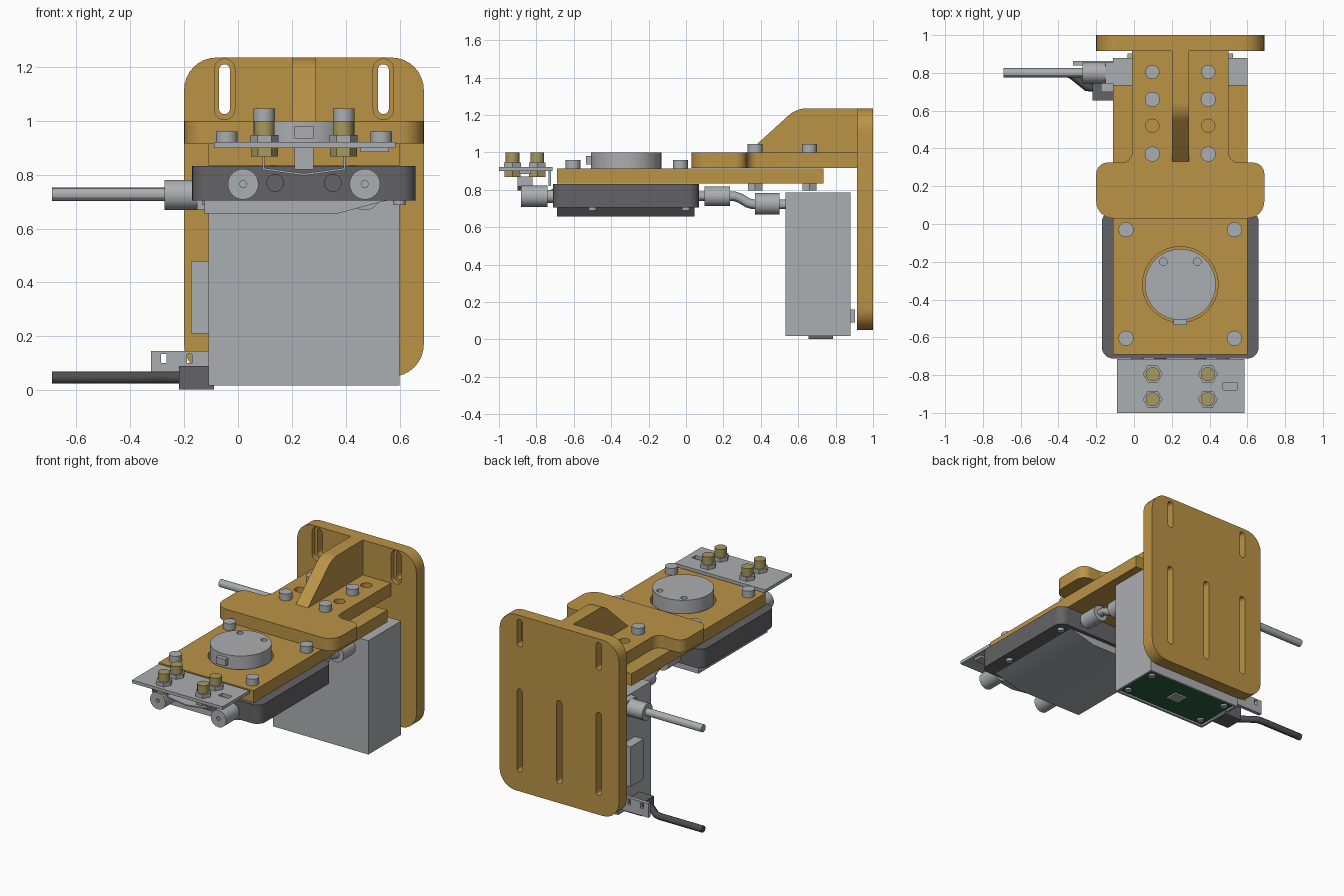
import bpy, bmesh, math
from mathutils import Vector

if "Cube" in bpy.data.objects:
    bpy.data.objects.remove(bpy.data.objects["Cube"], do_unlink=True)


def material(name, r, g, b):
    m = bpy.data.materials.new(name)
    m.use_nodes = True
    m.diffuse_color = (r, g, b, 1)
    m.node_tree.nodes["Principled BSDF"].inputs["Base Color"].default_value = (r, g, b, 1)
    return m


TAN = material("tan plate", 0.50, 0.295, 0.062)
GREY = material("light grey metal", 0.41, 0.425, 0.44)
DARK = material("dark grey housing", 0.125, 0.122, 0.13)
CABLE = material("dark cable", 0.075, 0.075, 0.078)
BRASS = material("brass", 0.39, 0.32, 0.11)
GREEN = material("green board", 0.02, 0.11, 0.045)

# Places (u, v) outline coordinates and height w for each extrusion axis
PLACE = {"x": lambda u, v, w: (w, u, v),
         "y": lambda u, v, w: (u, w, v),
         "z": lambda u, v, w: (u, v, w)}


def rounded(points, steps=8):
    """Outline from (u, v, radius) corners."""
    out, n = [], len(points)
    for i, (u, v, r) in enumerate(points):
        p = Vector((u, v))
        if not r:
            out.append(p)
            continue
        a = p + (Vector(points[i - 1][:2]) - p).normalized() * r
        b = p + (Vector(points[(i + 1) % n][:2]) - p).normalized() * r
        c = a + b - p
        for k in range(steps + 1):
            t = math.pi / 2 * k / steps
            out.append(c + (a - c) * math.cos(t) + (b - c) * math.sin(t))
    return out


def rect(u0, u1, v0, v1, r=0):
    return rounded([(u0, v0, r), (u1, v0, r), (u1, v1, r), (u0, v1, r)])


def circle(u, v, r, sides=32):
    return [Vector((u + r * math.cos(2 * math.pi * k / sides),
                    v + r * math.sin(2 * math.pi * k / sides))) for k in range(sides)]


def prism(name, outline, axis, lo, hi, mat=None):
    bm = bmesh.new()
    ends = [[bm.verts.new(PLACE[axis](p.x, p.y, w)) for p in outline] for w in (lo, hi)]
    bm.faces.new(ends[0])
    bm.faces.new(ends[1])
    n = len(outline)
    for i in range(n):
        j = (i + 1) % n
        bm.faces.new((ends[0][i], ends[0][j], ends[1][j], ends[1][i]))
    bmesh.ops.recalc_face_normals(bm, faces=bm.faces)
    mesh = bpy.data.meshes.new(name)
    bm.to_mesh(mesh)
    bm.free()
    ob = bpy.data.objects.new(name, mesh)
    bpy.context.collection.objects.link(ob)
    if mat:
        mesh.materials.append(mat)
        smooth(ob)
    return ob


def box(name, x0, x1, y0, y1, z0, z1, mat):
    return prism(name, rect(x0, x1, y0, y1), "z", z0, z1, mat)


def activate(ob):
    bpy.ops.object.select_all(action="DESELECT")
    ob.select_set(True)
    bpy.context.view_layer.objects.active = ob


def smooth(ob):
    activate(ob)
    bpy.ops.object.shade_smooth_by_angle(angle=math.radians(30))


def cut(ob, outline, axis, lo, hi):
    cutter = prism("cutter", outline, axis, lo, hi)
    cutter.hide_render = True
    activate(ob)
    mod = ob.modifiers.new("cut", "BOOLEAN")
    mod.operation, mod.solver, mod.object = "DIFFERENCE", "EXACT", cutter
    bpy.ops.object.modifier_apply(modifier=mod.name)
    bpy.data.objects.remove(cutter, do_unlink=True)


def tube(name, points, radius, mat):
    cu = bpy.data.curves.new(name, "CURVE")
    cu.dimensions, cu.bevel_depth, cu.bevel_resolution, cu.use_fill_caps = "3D", radius, 4, True
    sp = cu.splines.new("POLY")
    sp.points.add(len(points) - 1)
    for q, p in zip(sp.points, points):
        q.co = (*p, 1)
    cu.materials.append(mat)
    ob = bpy.data.objects.new(name, cu)
    bpy.context.collection.objects.link(ob)
    activate(ob)
    bpy.ops.object.convert(target="MESH")
    smooth(bpy.context.object)


MID = 0.245          # symmetry line of the assembly
SIDES = (-1, 1)

# Mounting plate with slots
plate = prism("back_plate", rect(-0.2, 0.69, 0.05, 1.235, 0.12), "y", 0.915, 1.0, TAN)
for s in SIDES:
    x = MID + s * 0.295
    cut(plate, rect(x - 0.038, x + 0.038, 1.005, 1.23, 0.0375), "y", 0.9, 0.945)
    cut(plate, rect(x - 0.02, x + 0.02, 1.025, 1.21, 0.0195), "y", 0.9, 1.1)
for s in (-1, 0, 1):
    x = MID + s * 0.295
    cut(plate, rect(x - 0.02, x + 0.02, 0.18, 0.74, 0.0195), "y", 0.9, 1.1)

# Arm with wide head, and its gusset
half = [(0.445, 0.03, 0.09), (0.445, 0.325, 0.06), (0.255, 0.325, 0.055), (0.255, 0.915, 0)]
corners = [(MID + u, v, r) for u, v, r in half] + [(MID - u, v, r) for u, v, r in reversed(half)]
arm = prism("arm_plate", rounded(corners), "z", 0.916, 1.0, TAN)
prism("arm_gusset", rounded([(0.32, 0.99, 0), (0.59, 1.235, 0.05), (0.915, 1.235, 0),
                             (0.915, 0.99, 0)]), "x", 0.2, 0.29, TAN)

# Carrier plate
carrier = box("carrier_plate", -0.11, 0.6, -0.69, 0.735, 0.834, 0.915, TAN)
cut(carrier, circle(MID, -0.32, 0.2, 48), "z", 0.85, 1)

# Bolts through the arm
for s in SIDES:
    x = MID + s * 0.148
    for y in (0.52, 0.805):
        cut(arm, circle(x, y, 0.035), "z", 0.9, 1.1)
    for y in (0.37, 0.66):
        prism("arm_bolt", circle(x, y, 0.04), "z", 1.0, 1.045, GREY)
        prism("arm_nut", circle(x, y, 0.044, 6), "z", 0.795, 0.834, GREY)

# Turntable
disc = prism("turntable", circle(MID, -0.32, 0.188, 48), "z", 0.85, 1.0, GREY)
for s in SIDES:
    cut(disc, circle(MID + s * 0.09, -0.2, 0.02), "z", 0.97, 1.1)
box("turntable_tab", MID - 0.035, MID + 0.035, -0.535, -0.49, 0.935, 0.98, GREY)
for s in SIDES:
    for y in (-0.03, -0.605):
        prism("carrier_screw", circle(MID + s * 0.287, y, 0.04), "z", 0.915, 0.96, GREY)

# Gear housing and its lower cover
prism("housing", rect(-0.17, 0.66, -0.712, 0.07, 0.06), "z", 0.705, 0.832, DARK)
prism("housing_cover", rounded([(-0.125, 0.705, 0), (-0.125, 0.656, 0), (0.37, 0.656, 0),
                                (0.555, 0.705, 0)]), "y", -0.69, 0.045, GREY)
for x in (-0.11, 0.6):
    for y in (-0.5, 0.0):
        prism("cover_screw", circle(x, y, 0.022, 20), "z", 0.688, 0.706, GREY)

# Round fittings at the front and couplings at the rear of the housing
for s in SIDES:
    x = MID + s * 0.226
    knob = prism("front_fitting", circle(x, 0.765, 0.057), "y", -0.882, -0.74, GREY)
    cut(knob, circle(x, 0.765, 0.014, 6), "y", -0.9, -0.84)
    prism("fitting_neck", circle(x, 0.765, 0.035), "y", -0.75, -0.7, GREY)
    prism("front_plug", circle(MID + s * 0.107, 0.77, 0.033), "y", -0.718, -0.7, DARK)
    prism("rear_coupling", circle(x, 0.765, 0.053), "y", 0.1, 0.235, GREY)
    prism("box_coupling", circle(x, 0.725, 0.057), "y", 0.37, 0.5, GREY)
    tube("coupling_pipe", [(x, 0.05, 0.765), (x, 0.26, 0.765), (x, 0.29, 0.755),
                           (x, 0.33, 0.73), (x, 0.36, 0.722), (x, 0.54, 0.722)], 0.026, GREY)

# Sensor plate at the front
sensor = box("sensor_plate", -0.09, 0.585, -1.0, -0.715, 0.9, 0.921, GREY)
cut(sensor, rect(0.47, 0.545, -0.88, -0.84), "z", 0.8, 1)
box("sensor_chip", 0.455, 0.56, -0.89, -0.83, 0.885, 0.9, GREY)
for s in SIDES:
    x = MID + s * 0.146
    for y in (-0.928, -0.795):
        prism("sensor_nut", circle(x, y, 0.052, 6), "z", 0.921, 0.947, GREY)
        prism("sensor_stud", circle(x, y, 0.037), "z", 0.947, 1.0, BRASS)
        prism("sensor_lower_nut", circle(x, y, 0.05, 6), "z", 0.868, 0.9, BRASS)
    spring = [(x, 0.87), (x, 0.825), (MID, 0.805), (MID, 0.797), (x + s * 0.008, 0.818),
              (x + s * 0.008, 0.87)]
    prism("contact_spring", [Vector(p) for p in spring], "y", -0.9, -0.82, GREY)
box("sensor_bracket", MID - 0.035, MID + 0.035, -0.735, -0.722, 0.82, 0.9, GREY)

# Motor box with circuit board underneath
motor = box("motor_box", -0.11, 0.6, 0.532, 0.88, 0.018, 0.785, GREY)
cut(motor, rect(-0.095, 0.585, 0.547, 0.865), "z", -0.1, 0.04)
board = box("circuit_board", -0.095, 0.585, 0.547, 0.865, 0.03, 0.045, GREEN)
box("board_chip", 0.2, 0.29, 0.67, 0.75, 0.02, 0.031, GREY)
for x in (-0.05, 0.54):
    for y in (0.59, 0.82):
        prism("board_screw", circle(x, y, 0.022, 20), "z", 0.018, 0.031, GREY)
for x in (-0.01, 0.5):
    box("rear_lug", x - 0.025, x + 0.025, 0.875, 0.903, 0.09, 0.16, GREY)
box("side_cover", -0.175, -0.11, 0.7, 0.84, 0.21, 0.48, GREY)

# Air pipe on the side
prism("pipe_collar", circle(0.8, 0.725, 0.056), "x", -0.272, -0.15, GREY)
box("pipe_flange", -0.152, -0.109, 0.745, 0.855, 0.67, 0.78, GREY)
tube("air_pipe", [(-0.69, 0.8, 0.727), (-0.26, 0.8, 0.727)], 0.025, GREY)

# Electric plug, cable and slotted tab
box("plug", -0.22, -0.09, 0.655, 0.785, 0.003, 0.09, DARK)
tube("electric_cable", [(-0.69, 0.8, 0.047), (-0.36, 0.8, 0.047), (-0.33, 0.79, 0.047),
                        (-0.25, 0.725, 0.047), (-0.2, 0.72, 0.047)], 0.022, CABLE)
tab = box("slotted_tab", -0.323, -0.1, 0.838, 0.862, 0.05, 0.145, GREY)
for x in (-0.275, -0.18):
    cut(tab, rect(x - 0.01, x + 0.01, 0.1, 0.135), "y", 0.8, 0.9)
